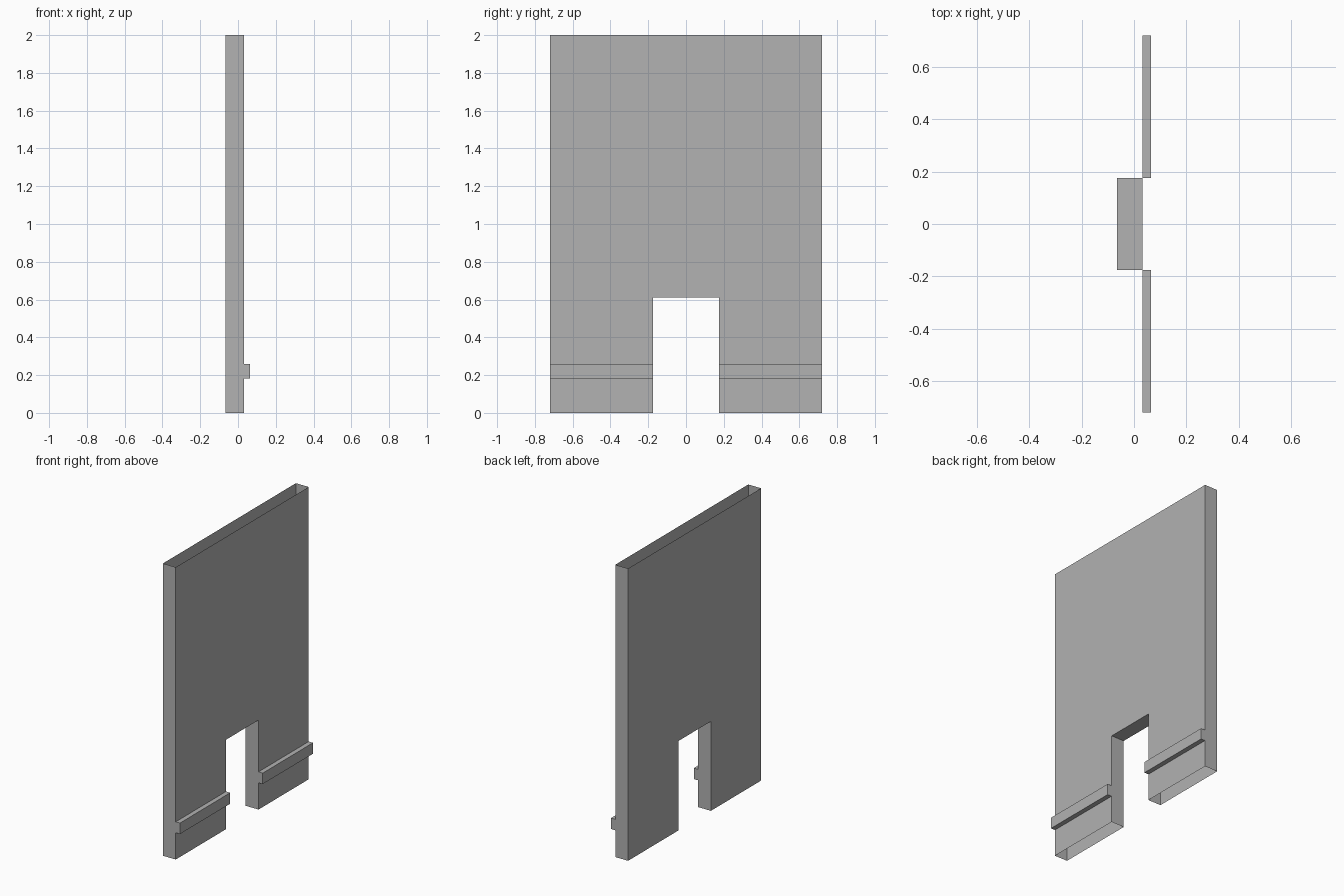
import bpy, bmesh
from mathutils import Vector

default = bpy.data.objects.get("Cube")
if default:
    bpy.data.objects.remove(default, do_unlink=True)

# Main dimensions
BACK, FACE, TRIM = -0.065, 0.032, 0.064
HALF, DOOR = 0.719, 0.176
HEIGHT, LINTEL = 2.0, 0.612
TRIM_LOW, TRIM_HIGH = 0.183, 0.258

grey = bpy.data.materials.new("plain_grey")
grey.use_nodes = True
colour = (0.445, 0.445, 0.445, 1)
grey.diffuse_color = colour
grey.node_tree.nodes["Principled BSDF"].inputs["Base Color"].default_value = colour


def extruded_shell(name, outline, x0, x1, is_open):
    """Extrude a (y, z) outline along x, then remove the faces left open."""
    bm = bmesh.new()
    base = bm.faces.new([bm.verts.new((x0, y, z)) for y, z in outline])
    result = bmesh.ops.extrude_face_region(bm, geom=[base], use_keep_orig=True)
    moved = [v for v in result["geom"] if isinstance(v, bmesh.types.BMVert)]
    bmesh.ops.translate(bm, verts=moved, vec=Vector((x1 - x0, 0, 0)))
    bmesh.ops.recalc_face_normals(bm, faces=bm.faces)
    bm.normal_update()
    doomed = [f for f in bm.faces if is_open(f)]
    bmesh.ops.delete(bm, geom=doomed, context='FACES')
    mesh = bpy.data.meshes.new(name)
    bm.to_mesh(mesh)
    bm.free()
    mesh.materials.append(grey)
    obj = bpy.data.objects.new(name, mesh)
    bpy.context.collection.objects.link(obj)
    return obj


def wall_opening(face):
    z = face.calc_center_median().z
    return abs(face.normal.z) > 0.9 and (z < 0.01 or z > HEIGHT - 0.01)


# Hollow wall with a doorway, open along the top and the feet
extruded_shell("wall", [
    (-HALF, 0), (-DOOR, 0), (-DOOR, LINTEL), (DOOR, LINTEL),
    (DOOR, 0), (HALF, 0), (HALF, HEIGHT), (-HALF, HEIGHT),
], BACK, FACE, wall_opening)

# Trim rail on each side of the doorway, without a back face
for side, label in ((-1, "front"), (1, "back")):
    near, far = side * DOOR, side * HALF
    extruded_shell(label + "_trim_rail", [
        (near, TRIM_LOW), (far, TRIM_LOW), (far, TRIM_HIGH), (near, TRIM_HIGH),
    ], FACE, TRIM, lambda f: f.normal.x < -0.9)
